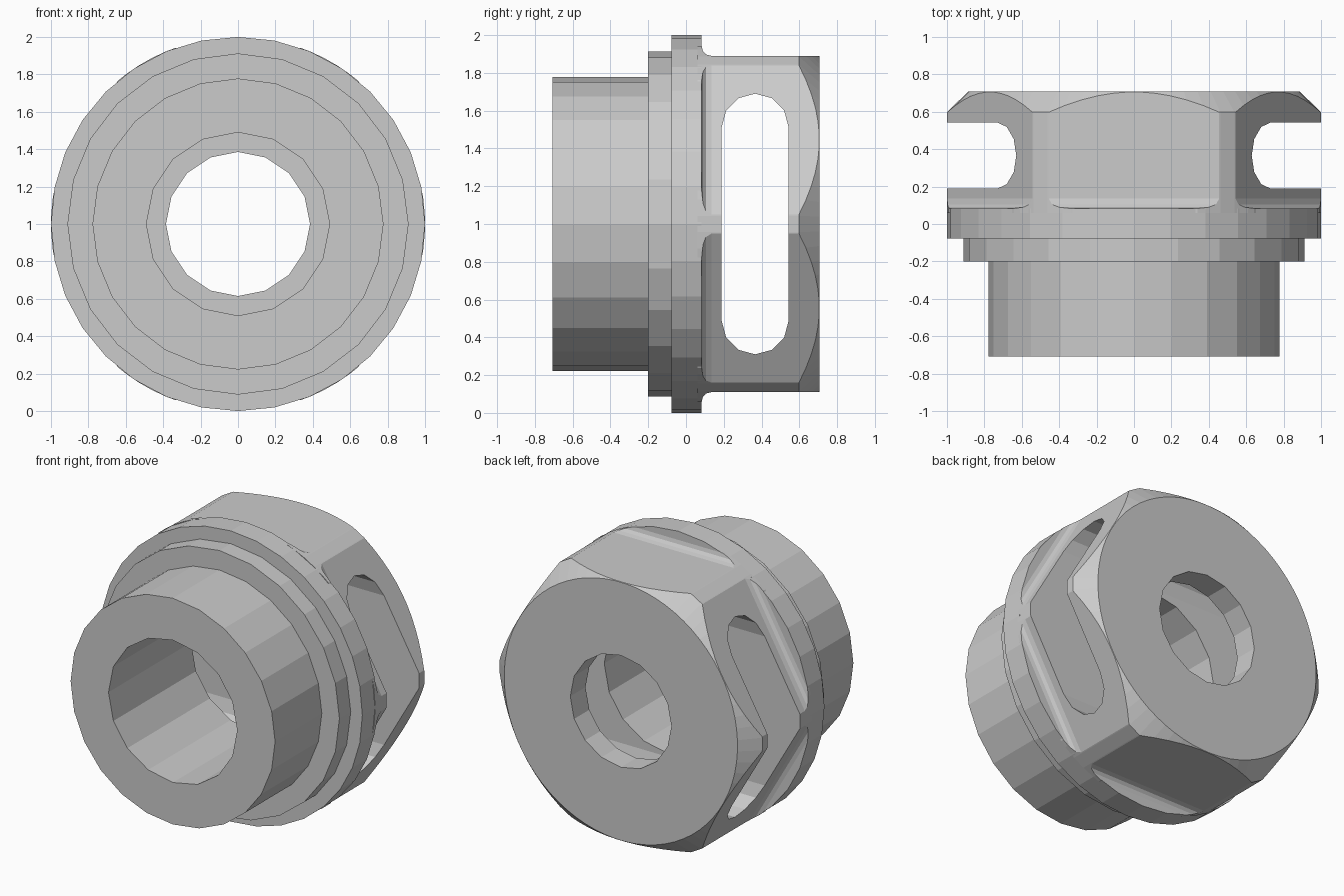
import bpy, bmesh
from math import sin, cos, pi, sqrt

cube = bpy.data.objects.get("Cube")
if cube:
    bpy.data.objects.remove(cube, do_unlink=True)

grey = bpy.data.materials.new("plain grey")
grey.use_nodes = True
grey.diffuse_color = (0.6, 0.6, 0.6, 1)
grey.node_tree.nodes["Principled BSDF"].inputs["Base Color"].default_value = (0.6, 0.6, 0.6, 1)

BACK = 0.708


def loft(name, rings):
    """Closed solid bridging equally sized rings of points."""
    bm = bmesh.new()
    loops = [[bm.verts.new(p) for p in ring] for ring in rings]
    n = len(loops[0])
    for a, b in zip(loops, loops[1:]):
        for i in range(n):
            j = (i + 1) % n
            bm.faces.new((a[i], a[j], b[j], b[i]))
    bm.faces.new(loops[0])
    bm.faces.new(loops[-1])
    bmesh.ops.recalc_face_normals(bm, faces=bm.faces[:])
    mesh = bpy.data.meshes.new(name)
    bm.to_mesh(mesh)
    bm.free()
    mesh.materials.append(grey)
    obj = bpy.data.objects.new(name, mesh)
    bpy.context.collection.objects.link(obj)
    return obj


def turned(name, profile, sides, turn=0.0):
    """Many-sided solid around the y axis from (y, radius) pairs."""
    angles = [2 * pi * i / sides + turn for i in range(sides)]
    return loft(name, [[(r * sin(a), y, 1 + r * cos(a)) for a in angles] for y, r in profile])


def combine(target, tool, operation):
    mod = target.modifiers.new(operation, 'BOOLEAN')
    mod.operation = operation
    mod.solver = 'EXACT'
    mod.object = tool
    tool.hide_render = True
    bpy.context.view_layer.objects.active = target
    bpy.ops.object.modifier_apply(modifier=mod.name)
    bpy.data.objects.remove(tool, do_unlink=True)


# Hexagonal head: flats top and bottom, small fillet towards the flange
flats = [(0.06, 0.94), (0.083, 0.94), (0.09, 0.915), (0.105, 0.898), (0.135, 0.89), (BACK, 0.89)]
fitting = turned("hex_fitting", [(y, d * 2 / sqrt(3)) for y, d in flats], 6, pi / 6)

# Rounded corners and chamfered back rim
rim = turned("rim_cutter", [(0, 1), (0.598, 1), (BACK, 0.888), (BACK + 0.1, 0.786)], 72, pi / 72)
combine(fitting, rim, 'INTERSECT')

# Flange, shoulder and front tube
for name, start, end, radius, sides in (
        ("flange", -0.077, 0.083, 1.0, 32),
        ("shoulder", -0.2, 0, 0.912, 24),
        ("front_tube", -BACK, -0.1, 0.778, 24)):
    combine(fitting, turned(name, [(start, radius), (end, radius)], sides), 'UNION')

# Wide front bore and narrower back hole
combine(fitting, turned("bore_cutter", [(-1, 0.49), (0.3, 0.49)], 16), 'DIFFERENCE')
combine(fitting, turned("hole_cutter", [(0.2, 0.385), (1, 0.385)], 16), 'DIFFERENCE')

# Round-ended slot running right through from side to side
radius, middle, reach = 0.177, 0.366, 0.513
outline = []
for side in (1, -1):
    for i in range(7):
        a = pi * i / 6
        outline.append((middle + side * radius * cos(a), 1 + side * (reach + radius * sin(a))))
slot = loft("slot_cutter", [[(x, y, z) for y, z in outline] for x in (-1.2, 1.2)])
combine(fitting, slot, 'DIFFERENCE')
